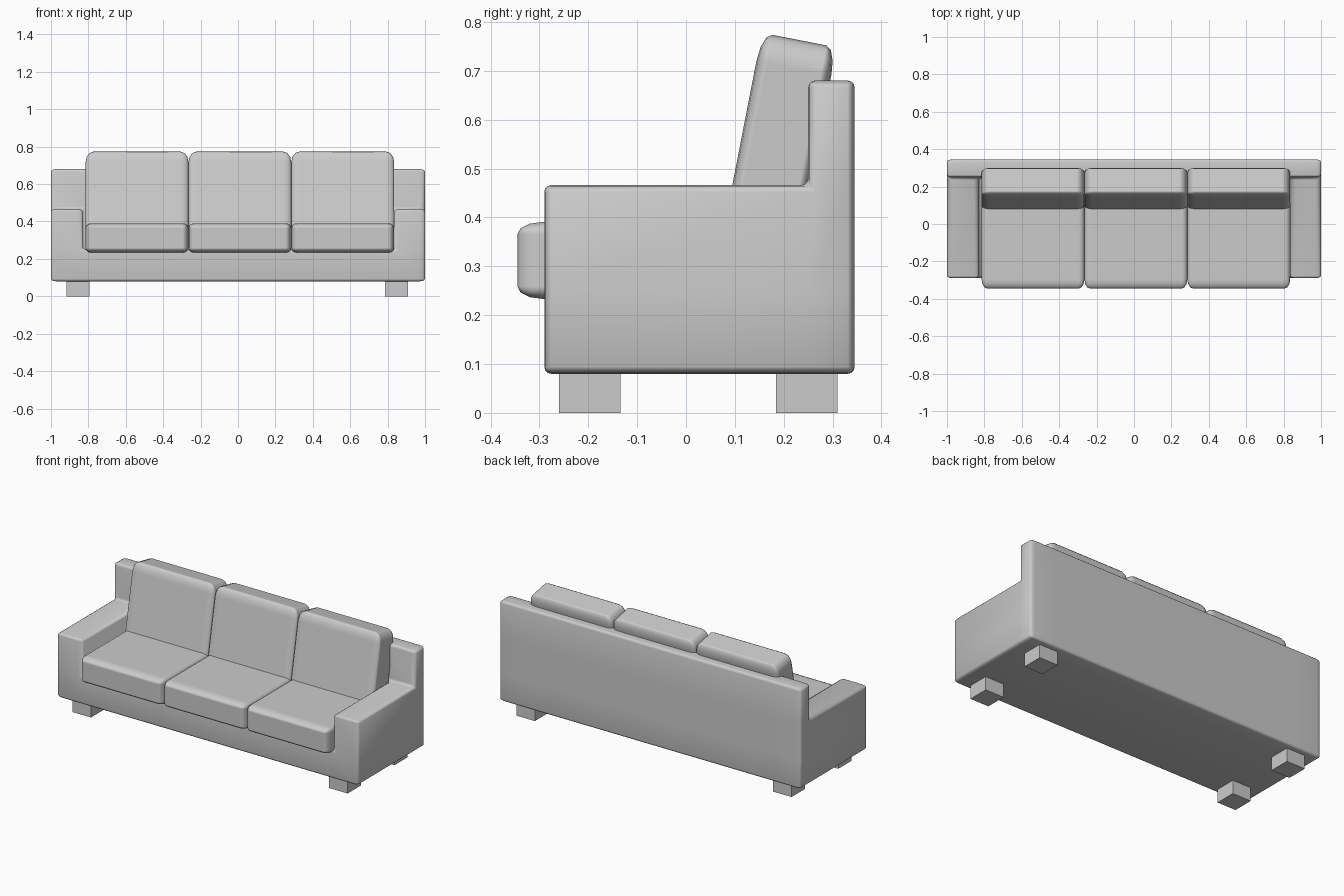
import bpy, bmesh, math
from itertools import product

if "Cube" in bpy.data.objects:
    bpy.data.objects.remove(bpy.data.objects["Cube"])

def cells(name, xs, ys, zs, filled, loc=(0, 0, 0), scale=(1, 1, 1), bevel=0, segs=3, tilt=0, harden=False):
    """Outer skin of a set of grid cells; object scale stretches the bevel per axis."""
    cuts = (xs, ys, zs)
    bm = bmesh.new()
    vs = {}
    def vert(i):
        if i not in vs:
            vs[i] = bm.verts.new([cuts[a][i[a]] / scale[a] for a in range(3)])
        return vs[i]
    for c in filled:
        for a, s in product(range(3), (0, 1)):
            n = list(c)
            n[a] += 2 * s - 1
            if tuple(n) in filled:
                continue
            b, d = (a + 1) % 3, (a + 2) % 3
            ring = []
            for p, q in ((0, 0), (1, 0), (1, 1), (0, 1)):
                i = list(c)
                i[a] += s
                i[b] += p
                i[d] += q
                ring.append(vert(tuple(i)))
            f = bm.faces.new(ring if s else ring[::-1])
            f.smooth = bevel > 0
    bmesh.ops.dissolve_limit(bm, angle_limit=0.02, verts=bm.verts[:], edges=bm.edges[:])
    me = bpy.data.meshes.new(name)
    bm.to_mesh(me)
    bm.free()
    ob = bpy.data.objects.new(name, me)
    bpy.context.collection.objects.link(ob)
    ob.location, ob.scale, ob.rotation_euler.x = loc, scale, tilt
    if bevel:
        m = ob.modifiers.new("round", "BEVEL")
        m.width, m.segments, m.limit_method = bevel, segs, "ANGLE"
        m.harden_normals = harden
    return ob

def box(name, size, loc, **kw):
    return cells(name, *[(-s / 2, s / 2) for s in size], {(0, 0, 0)}, loc=loc, **kw)

# frame: base, two arms and back in one skin
filled = {(x, y, z) for x, y, z in product(range(3), range(2), range(3))
          if z == 0 or y == 1 or (z == 1 and x != 1)}
cells("sofa_frame", (-1, -.83, .835, 1), (-.29, .25, .345), (.08, .25, .466, .68),
      filled, scale=(2, 1, 1), bevel=.014)

# seat and back cushions
for i, x in enumerate((-.54, .01, .56)):
    box(f"seat_cushion_{i + 1}", (.55, .595, .157), (x, -.0475, .312),
        scale=(.6, 1, .5), bevel=.05, harden=True)
    box(f"back_cushion_{i + 1}", (.55, .156, .46), (x, .188, .537),
        scale=(.9, .45, 1.2), bevel=.048, tilt=-math.radians(11), harden=True)

# feet
for sx, (part, y) in product((-1, 1), (("front", -.197), ("back", .247))):
    side = "left" if sx < 0 else "right"
    box(f"{part}_{side}_foot", (.123, .125, .085), (sx * .852 - .004, y, .0425))
